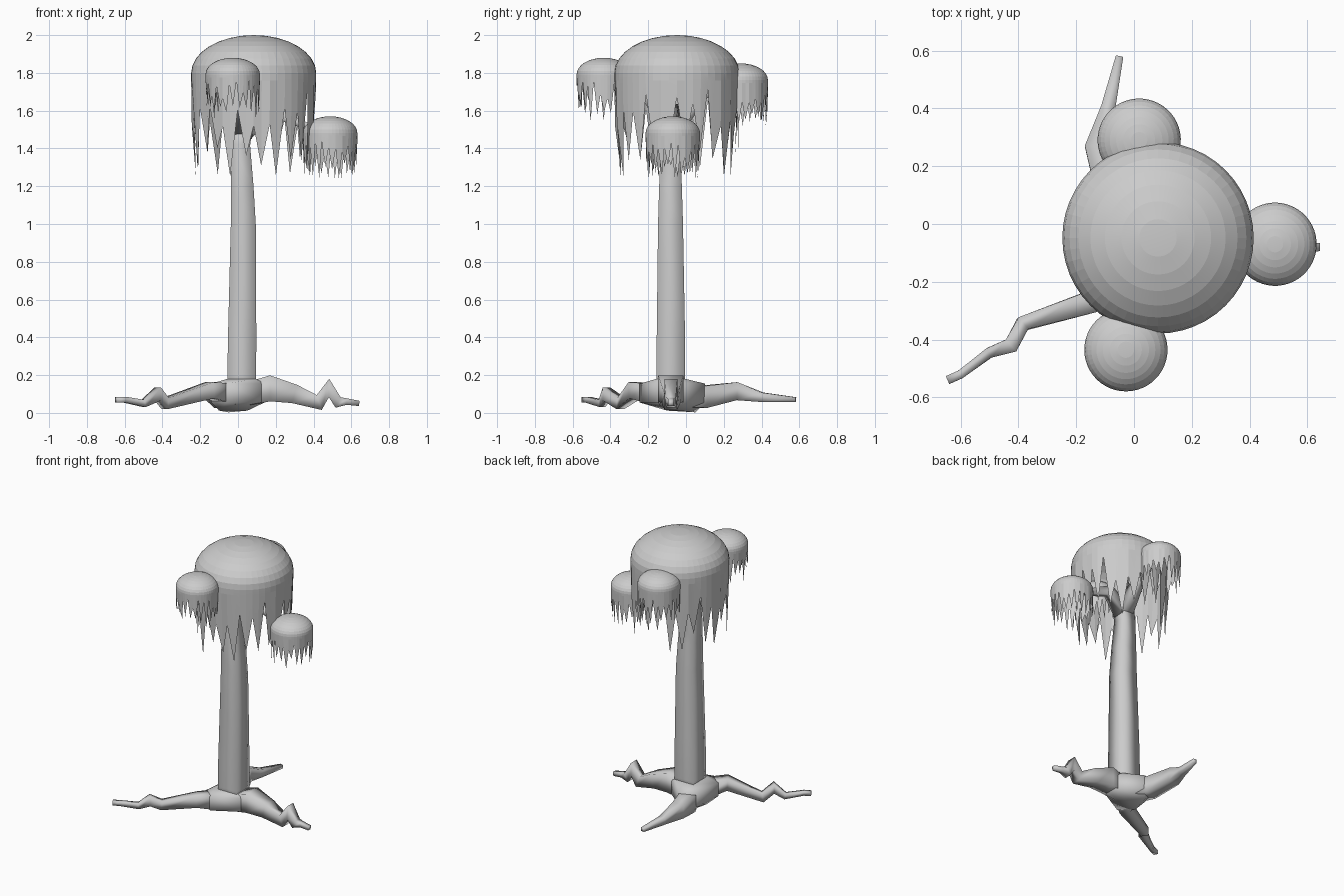
import bpy, bmesh, math, random
from mathutils import Vector

if "Cube" in bpy.data.objects:
    bpy.data.objects.remove(bpy.data.objects["Cube"])

random.seed(4)


def finish(name, bm, angle):
    bmesh.ops.recalc_face_normals(bm, faces=bm.faces)
    me = bpy.data.meshes.new(name)
    bm.to_mesh(me)
    bm.free()
    ob = bpy.data.objects.new(name, me)
    bpy.context.collection.objects.link(ob)
    bpy.ops.object.select_all(action='DESELECT')
    ob.select_set(True)
    bpy.context.view_layer.objects.active = ob
    bpy.ops.object.shade_smooth_by_angle(angle=math.radians(angle))
    return ob


def tube(name, path):
    """Square limb through (x, y, z, half_width) points, mitred at bends, ends capped."""
    bm = bmesh.new()
    pts = [Vector(p[:3]) for p in path]
    rings = []
    for i, p in enumerate(pts):
        din = (p - pts[i - 1]).normalized() if i else (pts[1] - p).normalized()
        dout = (pts[i + 1] - p).normalized() if i < len(pts) - 1 else din
        d = (din + dout).normalized()
        ref = Vector((0, 1, 0)) if abs(d.z) > 0.8 else Vector((0, 0, 1))
        u = d.cross(ref).normalized()
        v = u.cross(d)
        stretch = 1 / max(d.dot(din), 0.7)   # keeps thickness through sharp bends
        h = path[i][3]
        rings.append([bm.verts.new(p + u * h * a + v * h * b * stretch)
                      for a, b in ((1, 1), (-1, 1), (-1, -1), (1, -1))])
    for r0, r1 in zip(rings, rings[1:]):
        for k in range(4):
            j = (k + 1) % 4
            bm.faces.new((r0[k], r0[j], r1[j], r1[k]))
    bm.faces.new(rings[0])
    bm.faces.new(rings[-1])
    return finish(name, bm, 100)


def hull(name, points):
    """Convex block joining the given points."""
    bm = bmesh.new()
    for p in points:
        bm.verts.new(p)
    out = bmesh.ops.convex_hull(bm, input=bm.verts)
    loose = [v for v in bm.verts if not v.link_faces]
    bmesh.ops.delete(bm, geom=loose, context='VERTS')
    return finish(name, bm, 70)


def canopy(name, centre, radius, spin=0):
    """Flattened faceted dome with a ragged hanging skirt, open below."""
    bm = bmesh.new()
    n, k = 48, radius / 0.33
    cx, cy, top = centre

    def ring(r, zs):
        return [bm.verts.new((cx + r * math.cos(math.tau * i / n + spin),
                              cy + r * math.sin(math.tau * i / n + spin),
                              top - z * k)) for i, z in enumerate(zs)]

    rings = []
    for s in range(1, 9):
        t = math.pi / 2 * s / 8
        rings.append(ring(radius * math.sin(t), [0.2 * (1 - math.cos(t))] * n))
    rings.append(ring(radius, [0.24] * n))
    # alternate notches and hanging tips
    rings.append(ring(radius * 0.99, [random.uniform(0.58, 0.77) if i % 2 else
                                      random.uniform(0.27, 0.5) for i in range(n)]))
    for i in range(1, n, 2):
        v, f = rings[-1][i].co, random.uniform(0.92, 1.0)
        v.x, v.y = cx + (v.x - cx) * f, cy + (v.y - cy) * f
    peak = bm.verts.new((cx, cy, top))
    for i in range(n):
        j = (i + 1) % n
        bm.faces.new((peak, rings[0][i], rings[0][j]))
        for a, b in zip(rings, rings[1:]):
            bm.faces.new((a[i], b[i], b[j], a[j]))
    return finish(name, bm, 5)


# Trunk
tube("trunk", [(0.02, -0.08, 0.1, 0.076), (0.02, -0.08, 0.2, 0.076), (0.022, -0.08, 0.4, 0.075),
               (0.028, -0.082, 1.0, 0.066), (0.022, -0.082, 1.2, 0.06),
               (0.013, -0.082, 1.42, 0.051), (0.03, -0.075, 1.52, 0.05)])

# Foot: block joining the trunk to the first stretch of each root
foot = [(0.02 + a * 0.076, -0.08 + b * 0.076, 0.18) for a in (-1, 1) for b in (-1, 1)]
for x, y, ux, uy in ((-0.1, -0.21, 0.77, -0.64), (0.14, -0.08, 0, 1), (-0.065, 0.08, 0.93, 0.37)):
    foot += [(x + s * ux * 0.055, y + s * uy * 0.055, z) for s in (-1, 1) for z in (0.055, 0.155)]
foot += [(-0.1, -0.1, 0.012), (-0.05, 0.05, 0.003), (0.05, -0.04, 0.012)]
hull("trunk_foot", foot)

# Three roots
tube("front_left_root", [(-0.05, -0.15, 0.1, 0.055), (-0.15, -0.27, 0.12, 0.04),
                         (-0.385, -0.345, 0.05, 0.026), (-0.425, -0.42, 0.1, 0.027),
                         (-0.5, -0.445, 0.05, 0.018), (-0.6, -0.52, 0.07, 0.015),
                         (-0.645, -0.54, 0.07, 0.015)])
tube("right_root", [(0.05, -0.08, 0.1, 0.06), (0.17, -0.08, 0.13, 0.067),
                    (0.3, -0.08, 0.1, 0.05), (0.43, -0.08, 0.055, 0.033),
                    (0.482, -0.08, 0.132, 0.034), (0.53, -0.08, 0.055, 0.026),
                    (0.575, -0.08, 0.06, 0.017), (0.642, -0.08, 0.05, 0.014)])
tube("back_root", [(-0.03, 0.0, 0.09, 0.06), (-0.07, 0.09, 0.085, 0.058),
                   (-0.125, 0.27, 0.115, 0.045), (-0.09, 0.4, 0.083, 0.025),
                   (-0.05, 0.58, 0.07, 0.013)])

# Branches carrying each canopy
fork = (0.03, -0.078, 1.48, 0.047)
tube("main_branch", [fork, (0.07, -0.06, 1.62, 0.045), (0.08, -0.045, 1.95, 0.022)])
tube("right_branch", [fork, (0.17, -0.07, 1.6, 0.03), (0.36, -0.07, 1.52, 0.018),
                      (0.48, -0.07, 1.53, 0.012)])
tube("front_branch", [fork, (0.01, -0.2, 1.68, 0.03), (-0.03, -0.43, 1.84, 0.012)])
tube("back_branch", [fork, (0.02, 0.08, 1.68, 0.03), (0.02, 0.28, 1.81, 0.012)])

# Foliage caps
canopy("main_canopy", (0.083, -0.048, 2.0), 0.331)
canopy("front_canopy", (-0.028, -0.435, 1.88), 0.144, 0.4)
canopy("back_canopy", (0.018, 0.29, 1.85), 0.144, 1.1)
canopy("right_canopy", (0.488, -0.07, 1.57), 0.144, 2.3)
